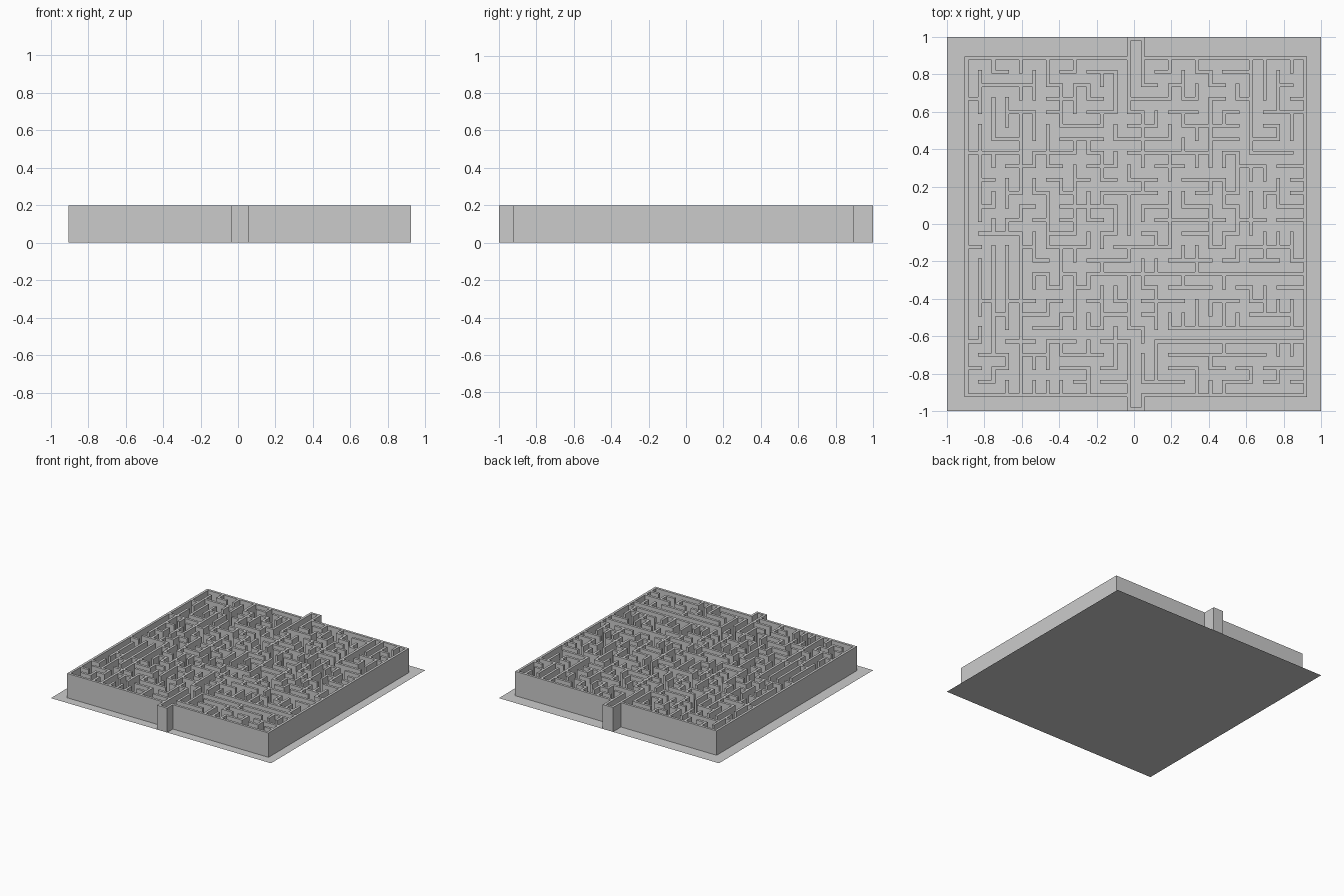
import bpy, bmesh, random

if "Cube" in bpy.data.objects:
    bpy.data.objects.remove(bpy.data.objects["Cube"])

N = 25            # maze cells per side
T = 0.02          # wall thickness
H = 0.2           # wall height
random.seed(7)

# Lattice lines: columns left to right, rows back to front
# (rows -1 and N+1 are the closed ends of the two gate pockets)
col_x = {i: -0.895 + 1.81 * i / N for i in range(N + 1)}
row_y = {r: 0.885 - 1.80 * r / N for r in range(N + 1)}
row_y[-1] = 1 - T / 2
row_y[N + 1] = -1 + T / 2

walls = set()


def run(i0, r0, i1, r1):
    """Unit steps along a straight lattice run."""
    n = max(abs(i1 - i0), abs(r1 - r0))
    di, dr = (i1 - i0) // n, (r1 - r0) // n
    pts = [(i0 + di * k, r0 + dr * k) for k in range(n + 1)]
    return list(zip(pts, pts[1:]))


# Outer wall with a gate pocket at back and front
for r, end in ((0, -1), (N, N + 1)):
    for seg in ((0, r, 12, r), (13, r, N, r), (12, r, 12, end),
                (13, r, 13, end), (12, end, 13, end)):
        walls.update(run(*seg))
for i in (0, N):
    walls.update(run(i, 0, i, N))

# Inner walls grow as trees: a step is kept only if it closes no loop
parent = {(i, r): (i, r) for i in range(N + 1) for r in range(N + 1)}


def root(p):
    while parent[p] != p:
        p = parent[p]
    return p


for p in parent:
    if p[0] in (0, N) or p[1] in (0, N):
        parent[p] = (0, 0)


def grow(a, b):
    ra, rb = root(a), root(b)
    if ra != rb:
        if ra == (0, 0):
            ra, rb = rb, ra
        parent[ra] = rb
        walls.add((a, b))


# Main long walls
main_runs = [
    (0, 7, 4, 7), (5, 7, 8, 7), (8, 5, 10, 5), (15, 7, 18, 7), (18, 3, 18, 7),
    (1, 7, 1, 12), (4, 7, 4, 9), (8, 9, 8, 13), (1, 13, 4, 13), (2, 14, 2, 19),
    (3, 14, 3, 19), (4, 14, 4, 19), (15, 20, 25, 20), (15, 21, 24, 21),
    (15, 22, 22, 22), (21, 19, 24, 19), (21, 16, 25, 16), (20, 14, 24, 14),
    (21, 1, 21, 4), (22, 1, 22, 3), (23, 1, 23, 3), (24, 8, 25, 8),
    (24, 9, 25, 9), (9, 16, 14, 16), (15, 16, 21, 16), (9, 15, 12, 15),
    (12, 23, 12, 25), (4, 20, 4, 24), (0, 0, 9, 0), (12, 0, 12, 3),
]
for seg in main_runs:
    for a, b in run(*seg):
        grow(a, b)

# Remaining branches
steps = [((i, r), (i + 1, r)) for i in range(N) for r in range(1, N)]
steps += [((i, r), (i, r + 1)) for i in range(1, N) for r in range(N)]
random.shuffle(steps)
for a, b in steps:
    grow(a, b)

# Footprint of the walls: a post at each lattice point, a panel per step
bm = bmesh.new()
verts = {}


def corner(x, y):
    key = (round(x, 5), round(y, 5))
    if key not in verts:
        verts[key] = bm.verts.new((x, y, 0))
    return verts[key]


def patch(x0, x1, y0, y1):
    bm.faces.new([corner(x0, y0), corner(x1, y0), corner(x1, y1), corner(x0, y1)])


h = T / 2
for i, r in {p for w in walls for p in w}:
    x, y = col_x[i], row_y[r]
    patch(x - h, x + h, y - h, y + h)
for (i, r), (k, s) in walls:
    xa, xb = sorted((col_x[i], col_x[k]))
    ya, yb = sorted((row_y[r], row_y[s]))
    if r == s:
        patch(xa + h, xb - h, ya - h, ya + h)
    else:
        patch(xa - h, xa + h, ya + h, yb - h)

# Raise the footprint and merge flat faces
up = bmesh.ops.extrude_face_region(bm, geom=bm.faces[:], use_keep_orig=True)
for v in up["geom"]:
    if isinstance(v, bmesh.types.BMVert):
        v.co.z = H
bmesh.ops.recalc_face_normals(bm, faces=bm.faces[:])
under = [f for f in bm.faces if all(v.co.z < 0.01 for v in f.verts)]
bmesh.ops.delete(bm, geom=under, context='FACES')
bmesh.ops.dissolve_limit(bm, angle_limit=0.02, verts=bm.verts[:], edges=bm.edges[:])
mesh = bpy.data.meshes.new("maze_walls")
bm.to_mesh(mesh)
bm.free()
bpy.context.collection.objects.link(bpy.data.objects.new("maze_walls", mesh))

# Floor
bpy.ops.mesh.primitive_plane_add(size=2)
bpy.context.object.name = "floor"
